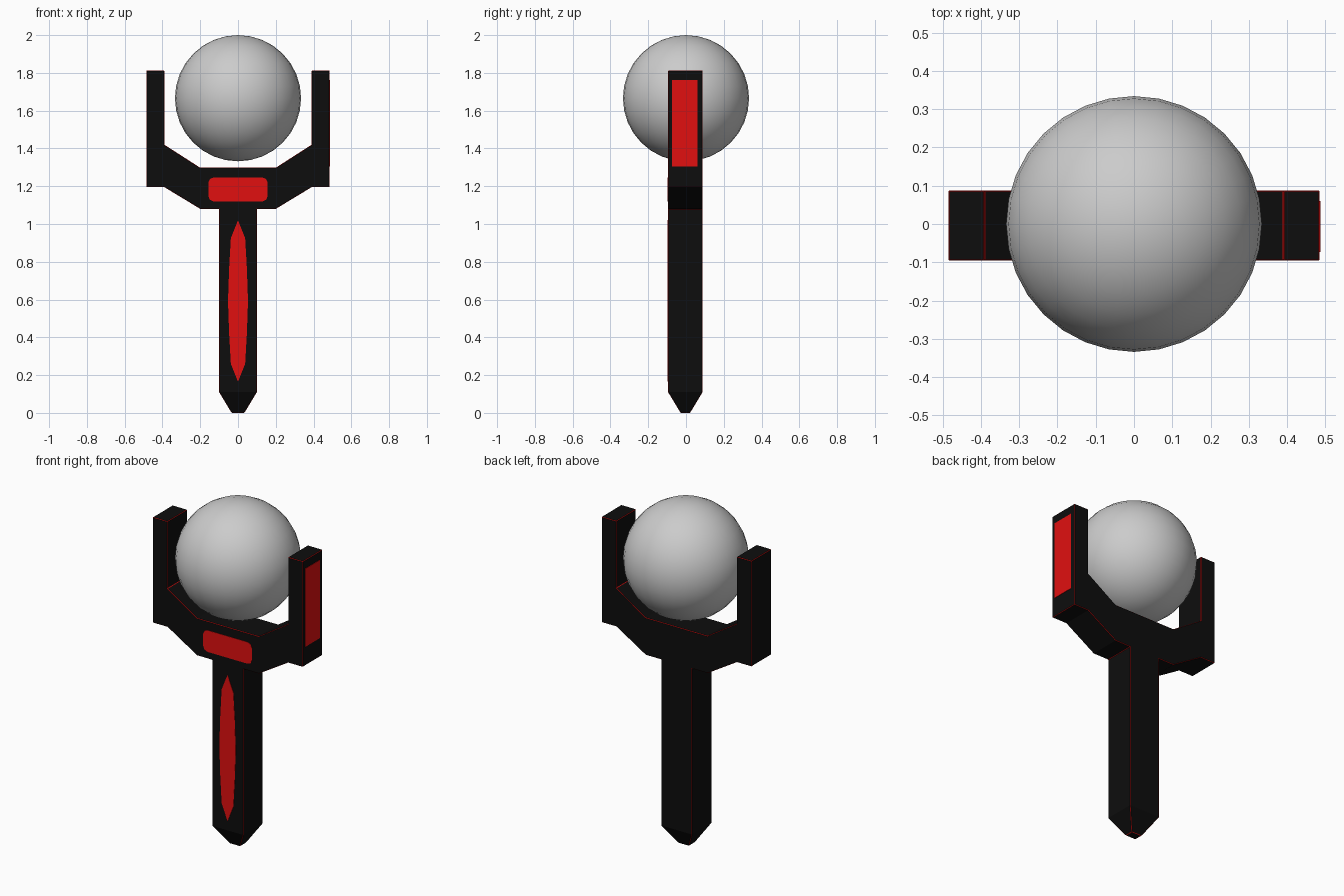
import bpy, bmesh
from mathutils import Vector, Matrix

if "Cube" in bpy.data.objects:
    bpy.data.objects.remove(bpy.data.objects["Cube"])


def material(name, rgb):
    m = bpy.data.materials.new(name)
    m.diffuse_color = (*rgb, 1)
    m.use_nodes = True
    m.node_tree.nodes["Principled BSDF"].inputs["Base Color"].default_value = m.diffuse_color
    return m


BLACK = material("black", (0.004, 0.004, 0.004))
RED = material("red", (0.75, 0.005, 0.005))
FRONT, BACK = -0.095, 0.088


def make_object(name, bm, mats):
    bmesh.ops.recalc_face_normals(bm, faces=bm.faces)
    mesh = bpy.data.meshes.new(name)
    bm.to_mesh(mesh)
    bm.free()
    for m in mats:
        mesh.materials.append(m)
    ob = bpy.data.objects.new(name, mesh)
    bpy.context.collection.objects.link(ob)
    return ob


def extrude_outline(points, vec):
    """Solid from a closed outline of 3D points."""
    bm = bmesh.new()
    face = bm.faces.new([bm.verts.new(p) for p in points])
    out = bmesh.ops.extrude_face_region(bm, geom=[face], use_keep_orig=True)
    moved = [g for g in out["geom"] if isinstance(g, bmesh.types.BMVert)]
    bmesh.ops.translate(bm, verts=moved, vec=vec)
    bmesh.ops.recalc_face_normals(bm, faces=bm.faces)
    return bm


def mirrored(half):
    return half + [(-x, z) for x, z in reversed(half) if abs(x) > 1e-6]


# Forked handle: half outline from the handle base up to the crossbar top
half = [(0.10, 0.11), (0.10, 1.08), (0.20, 1.08), (0.39, 1.195), (0.485, 1.195),
        (0.485, 1.812), (0.39, 1.812), (0.39, 1.42), (0.20, 1.298)]
bm = extrude_outline([(x, FRONT, z) for x, z in mirrored(half)],
                     (0, BACK - FRONT, 0))

# Tapered foot, ending in a small chamfer
bm.faces.ensure_lookup_table()
base = min(bm.faces, key=lambda f: f.calc_center_median().z)
mid_y = (FRONT + BACK) / 2
for sx, sy, z in ((0.40, 0.34, 0.01), (0.8, 0.8, 0.0)):
    base = bmesh.ops.extrude_discrete_faces(bm, faces=[base])["faces"][0]
    for v in base.verts:
        v.co = Vector((v.co.x * sx, mid_y + (v.co.y - mid_y) * sy, z))
fork = make_object("forked_handle", bm, [BLACK, RED])

# Hairline red edge trim
bev = fork.modifiers.new("edge_trim", "BEVEL")
bev.width = 0.0025
bev.segments = 1
bev.limit_method = "ANGLE"
bev.angle_limit = 0.7
bev.material = 1

# Red spindle inlay on the front of the handle
spindle = mirrored([(0, 0.165), (0.038, 0.26), (0.047, 0.42), (0.053, 0.593),
                    (0.047, 0.766), (0.038, 0.925), (0, 1.02)])
make_object("handle_inlay", extrude_outline(
    [(x, FRONT - 0.002, z) for x, z in spindle], (0, 0.004, 0)), [RED])

# Red rounded inlay on the front of the crossbar
plate = mirrored([(0.13, 1.12), (0.149, 1.128), (0.157, 1.147),
                  (0.157, 1.219), (0.149, 1.238), (0.13, 1.246)])
make_object("crossbar_inlay", extrude_outline(
    [(x, FRONT - 0.002, z) for x, z in plate], (0, 0.004, 0)), [RED])

# Red panel on the outer face of the right prong
make_object("prong_panel", extrude_outline(
    [(0.487, y, z) for y, z in ((-0.073, 1.305), (0.06, 1.305),
                                (0.06, 1.762), (-0.073, 1.762))],
    (-0.004, 0, 0)), [RED])

# Ball cradled between the prongs
bm = bmesh.new()
bmesh.ops.create_uvsphere(bm, u_segments=32, v_segments=16, radius=0.334,
                          matrix=Matrix.Translation((0, 0, 1.666)))
for f in bm.faces:
    f.smooth = True
make_object("ball", bm, [])
